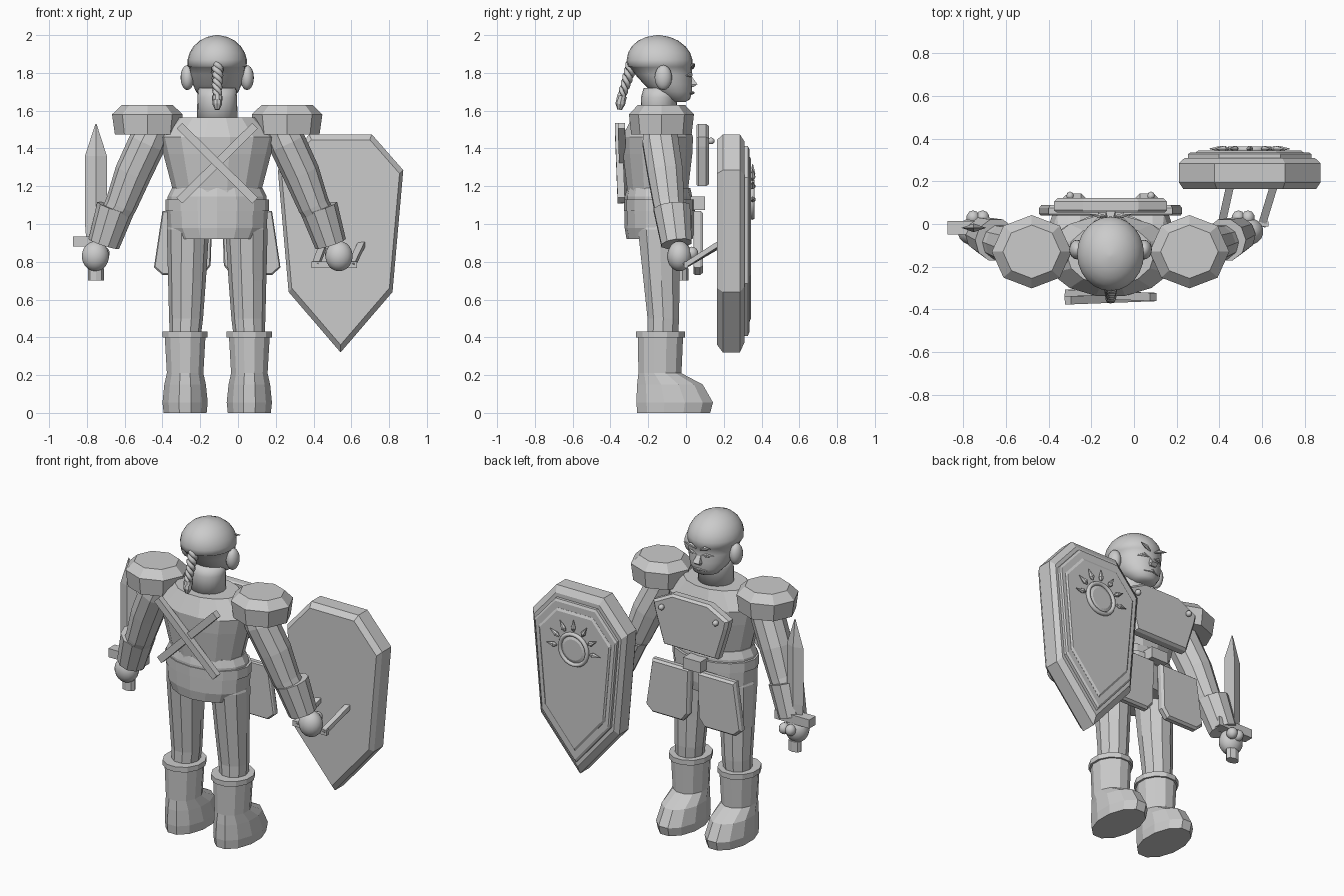
import bpy, bmesh, math
from mathutils import Vector

if "Cube" in bpy.data.objects:
    bpy.data.objects.remove(bpy.data.objects["Cube"])

CX = -0.11  # body centre line
grey = bpy.data.materials.new("plain grey")
grey.diffuse_color = (0.6, 0.6, 0.6, 1)
grey.use_nodes = True
grey.node_tree.nodes["Principled BSDF"].inputs["Base Color"].default_value = grey.diffuse_color


def finish(name, bm, smooth=False):
    bmesh.ops.recalc_face_normals(bm, faces=bm.faces)
    me = bpy.data.meshes.new(name)
    bm.to_mesh(me)
    bm.free()
    me.materials.append(grey)
    for p in me.polygons:
        p.use_smooth = smooth
    ob = bpy.data.objects.new(name, me)
    bpy.context.collection.objects.link(ob)
    return ob


def skin(name, loops, smooth=False):
    """Bridge closed loops of points and cap both ends."""
    bm = bmesh.new()
    rows = [[bm.verts.new(p) for p in lp] for lp in loops]
    n = len(rows[0])
    for a, b in zip(rows, rows[1:]):
        for i in range(n):
            j = (i + 1) % n
            bm.faces.new((a[i], a[j], b[j], b[i]))
    bm.faces.new(rows[0])
    bm.faces.new(rows[-1])
    return finish(name, bm, smooth)


def loft(name, rings, seg=12, smooth=False, turn=0.0):
    """Rings are (x, y, z, rx, ry)."""
    ang = [2 * math.pi * (i + turn) / seg for i in range(seg)]
    return skin(name, [[(x + rx * math.cos(a), y + ry * math.sin(a), z) for a in ang]
                       for x, y, z, rx, ry in rings], smooth)


def tube(name, stops, seg=10, smooth=False, flat=1.0, turn=0.0):
    """Stops are (point, radius); rings face along the path."""
    pts = [Vector(p) for p, r in stops]
    loops = []
    for k, (p, r) in enumerate(stops):
        d = (pts[min(k + 1, len(pts) - 1)] - pts[max(k - 1, 0)]).normalized()
        ref = Vector((0, 1, 0)) if abs(d.y) < 0.8 else Vector((0, 0, 1))
        u = ref.cross(d).normalized()
        v = d.cross(u)
        loops.append([pts[k] + r * math.cos(a) * u + r * flat * math.sin(a) * v
                      for a in (2 * math.pi * (i + turn) / seg for i in range(seg))])
    return skin(name, loops, smooth)


def ball(name, c, r, seg=16):
    bm = bmesh.new()
    bmesh.ops.create_uvsphere(bm, u_segments=seg, v_segments=seg // 2 + 2, radius=1)
    for v in bm.verts:
        v.co = Vector(c) + Vector(r) * v.co
    return finish(name, bm, True)


def plate(name, pts, layers, centre):
    """Outline in x,z stacked along y; layers are (y, inset scale)."""
    cx, cz = centre
    return skin(name, [[(cx + (x - cx) * s, y, cz + (z - cz) * s) for x, z in pts]
                       for y, s in layers])


def box(name, lo, hi):
    (x0, y0, z0), (x1, y1, z1) = lo, hi
    return plate(name, [(x0, z0), (x1, z0), (x1, z1), (x0, z1)], [(y0, 1), (y1, 1)], (0, 0))


def bar(name, a, b, r, flat=0.7):
    return tube(name, [(a, r), (b, r)], 4, False, flat, 0.5)


# Head and neck
profile = [(1.645, -.045, .045, .04), (1.66, -.045, .078, .066), (1.70, -.075, .112, .108),
           (1.74, -.095, .13, .128), (1.79, -.118, .143, .15), (1.83, -.135, .149, .166),
           (1.835, -.138, .156, .173), (1.87, -.14, .157, .174), (1.905, -.142, .147, .165),
           (1.94, -.145, .126, .143), (1.97, -.147, .094, .107), (1.99, -.148, .055, .063),
           (2.0, -.148, .008, .008)]
loft("head", [(CX, cy, z, rx, ry) for z, cy, rx, ry in profile], 24, True)
loft("neck", [(CX, -.143, 1.53, .108, .1), (CX, -.143, 1.67, .105, .095),
              (CX, -.13, 1.72, .1, .095)], 20).data.shade_smooth()

# Face and ears
skin("nose", [[(CX - .012, .02, 1.795), (CX + .012, .02, 1.795), (CX + .01, -.02, 1.795), (CX - .01, -.02, 1.795)],
              [(CX - .022, .06, 1.74), (CX + .022, .06, 1.74), (CX + .026, .0, 1.735), (CX - .026, .0, 1.735)],
              [(CX - .018, .04, 1.725), (CX + .018, .04, 1.725), (CX + .02, .0, 1.725), (CX - .02, .0, 1.725)]])
tube("mouth", [((CX - .05, .02, 1.69), .003), ((CX, .036, 1.695), .009), ((CX + .05, .02, 1.69), .003)], 6)
for s in (-1, 1):
    ball("ear", (CX + s * .158, -.12, 1.775), (.036, .046, .066), 16)
    tube("eyebrow", [((CX + s * .015, .035, 1.822), .004), ((CX + s * .05, .038, 1.84), .012),
                     ((CX + s * .095, .045, 1.848), .002)], 6)
    tube("eye", [((CX + s * .02, .03, 1.785), .003), ((CX + s * .052, .025, 1.79), .012),
                 ((CX + s * .085, .0, 1.785), .003)], 6)

# Twisted braid with its tie and tip
for k in range(3):
    stops = []
    for i in range(25):
        t = i / 24
        a = t * 4 * math.pi + k * 2 * math.pi / 3
        w = .02 * (1 - .35 * t)
        stops.append(((CX + w * math.cos(a), -.285 - .06 * t + w * math.sin(a), 1.85 - .19 * t), w * .85))
    tube("braid_strand", stops, 6, True)
tube("braid_tie", [((CX, -.338, 1.678), .027), ((CX, -.344, 1.655), .027)], 10)
tube("braid_tip", [((CX, -.343, 1.66), .025), ((CX, -.348, 1.635), .026), ((CX, -.352, 1.605), .012)], 8)

# Torso, waist bands and hips
loft("torso", [(CX, -.15, 1.12, .235, .165), (CX, -.15, 1.18, .235, .165), (CX, -.15, 1.37, .285, .188),
               (CX, -.15, 1.46, .308, .192), (CX, -.145, 1.565, .205, .145)], 14)
loft("waist_band", [(CX, -.145, 1.09, .262, .178), (CX, -.145, 1.145, .262, .178),
                    (CX, -.145, 1.19, .24, .168)], 16)
loft("belt", [(CX, -.14, 1.07, .275, .188), (CX, -.14, 1.13, .275, .188)], 16)
loft("hips", [(CX, -.14, .92, .23, .175), (CX, -.14, .98, .262, .185), (CX, -.14, 1.08, .268, .186)], 16)
box("belt_buckle", (CX - .06, .02, 1.075), (CX + .06, .1, 1.145))

# Chest plate with rivets
half = [(.13, 1.53), (.265, 1.46), (.255, 1.41), (.19, 1.2)]
outline = [(CX + x, z) for x, z in half] + [(CX - x, z) for x, z in reversed(half)]
plate("chest_plate", outline, [(.055, .96), (.065, 1), (.105, 1), (.122, .93)], (CX, 1.36))

# Crossed back bars
for s in (-1, 1):
    bar("back_bar", (CX + s * .2, -.35 + s * .008, 1.52), (CX - s * .2, -.335 + s * .008, 1.125), .03, .9)

for s in (-1, 1):
    def X(d):
        return CX + s * d

    ball("rivet", (X(.19), .132, 1.44), (.018, .02, .018), 8)

    # Hanging thigh plate
    plate("thigh_plate", [(X(.025), 1.07), (X(.29), 1.07), (X(.335), .77), (X(.29), .73),
                          (X(.075), .73), (X(.035), .78)],
          [(.04, .96), (.048, 1), (.075, 1), (.09, .93)], (X(.18), .9))

    # Leg and boot
    loft("leg", [(X(.17), -.125, .38, .08, .085), (X(.165), -.12, .5, .09, .088), (X(.16), -.13, .7, .1, .1),
                 (X(.155), -.14, .97, .112, .12), (X(.14), -.14, 1.05, .1, .12)], 10)
    loft("boot", [(X(.17), -.065, 0, .118, .2), (X(.17), -.06, .055, .124, .21), (X(.17), -.085, .15, .114, .18),
                  (X(.17), -.138, .21, .1, .118), (X(.17), -.135, .41, .112, .124)], 12, False, .5)
    loft("boot_cuff", [(X(.17), -.135, .4, .124, .134), (X(.17), -.135, .432, .124, .134)], 12, False, .5)

    # Shoulder armour
    loft("shoulder_guard", [(X(.37), -.13, 1.475, .172, .16), (X(.37), -.13, 1.58, .187, .172),
                            (X(.37), -.13, 1.63, .135, .125)], 8)

    # Arm, bracer and hand
    tube("arm", [((X(.32), -.135, 1.54), .09), ((X(.37), -.135, 1.43), .1), ((X(.445), -.11, 1.27), .098),
                 ((X(.51), -.09, 1.1), .085), ((X(.6), -.06, .94), .07)], 10)
    tube("bracer", [((X(.538), -.075, 1.085), .102), ((X(.60), -.05, .895), .085)], 10)
    ball("hand", (X(.645), -.035, .83), (.073, .065, .08), 18)
    for d in (.6, .645):
        ball("finger", (X(d), .03, .845), (.032, .035, .035), 10)

# Sword held upright
SX, SY = -.752, -.018
blade = [((SX, SY, .9), .05), ((SX, SY, 1.0), .058), ((SX, SY, 1.36), .058), ((SX, SY, 1.53), .003)]
tube("sword_blade", blade, 4, False, .35)
box("sword_guard", (SX - .122, SY - .032, .88), (SX + .122, SY + .032, .935))
loft("sword_grip", [(SX, SY, .72, .028, .025), (SX, SY, .9, .028, .025)], 8)
loft("sword_pommel", [(SX, SY, .7, .043, .03), (SX, SY, .765, .043, .03)], 8)

# Shield: bevelled slab, raised frame and inner panel
HX = .543
half = [(.165, 1.475), (.332, 1.285), (.275, .64)]
outline = [(HX + x, z) for x, z in half] + [(HX, .32)] + [(HX - x, z) for x, z in reversed(half)]
mid = (HX, .99)
plate("shield", outline, [(.165, .94), (.195, 1), (.285, 1), (.31, .92)], mid)
plate("shield_frame", outline, [(.3, .87), (.328, .87), (.335, .84)], mid)
plate("shield_panel", outline, [(.32, .76), (.336, .76), (.344, .73)], mid)

# Sun emblem: disc, ring and rays on the upper side
ez = 1.13
tube("sun_disc", [((HX, .33, ez), .085), ((HX, .35, ez), .085), ((HX, .358, ez), .065)], 24)
bm = bmesh.new()
grid = [[bm.verts.new((HX + (.095 + .013 * math.cos(b)) * math.cos(a), .35 + .015 * math.sin(b),
                       ez + (.095 + .013 * math.cos(b)) * math.sin(a)))
         for b in (2 * math.pi * j / 6 for j in range(6))] for a in (2 * math.pi * i / 24 for i in range(24))]
for i in range(24):
    for j in range(6):
        k, m = (i + 1) % 24, (j + 1) % 6
        bm.faces.new((grid[i][j], grid[k][j], grid[k][m], grid[i][m]))
finish("sun_ring", bm, True)
for i in range(7):
    a = math.pi * i / 6
    ray = [(.118, .006), (.138, .016), (.188, .002)]
    tube("sun_ray", [((HX + d * math.cos(a), .353, ez + d * math.sin(a)), r) for d, r in ray], 6)

# Shield handle
bar("shield_grip", (.39, .0, .785), (.63, .0, .785), .024)
bar("handle_strut", (.41, -.005, .78), (.45, .175, .885), .026)
bar("handle_strut", (.60, -.005, .78), (.655, .175, .895), .026)
